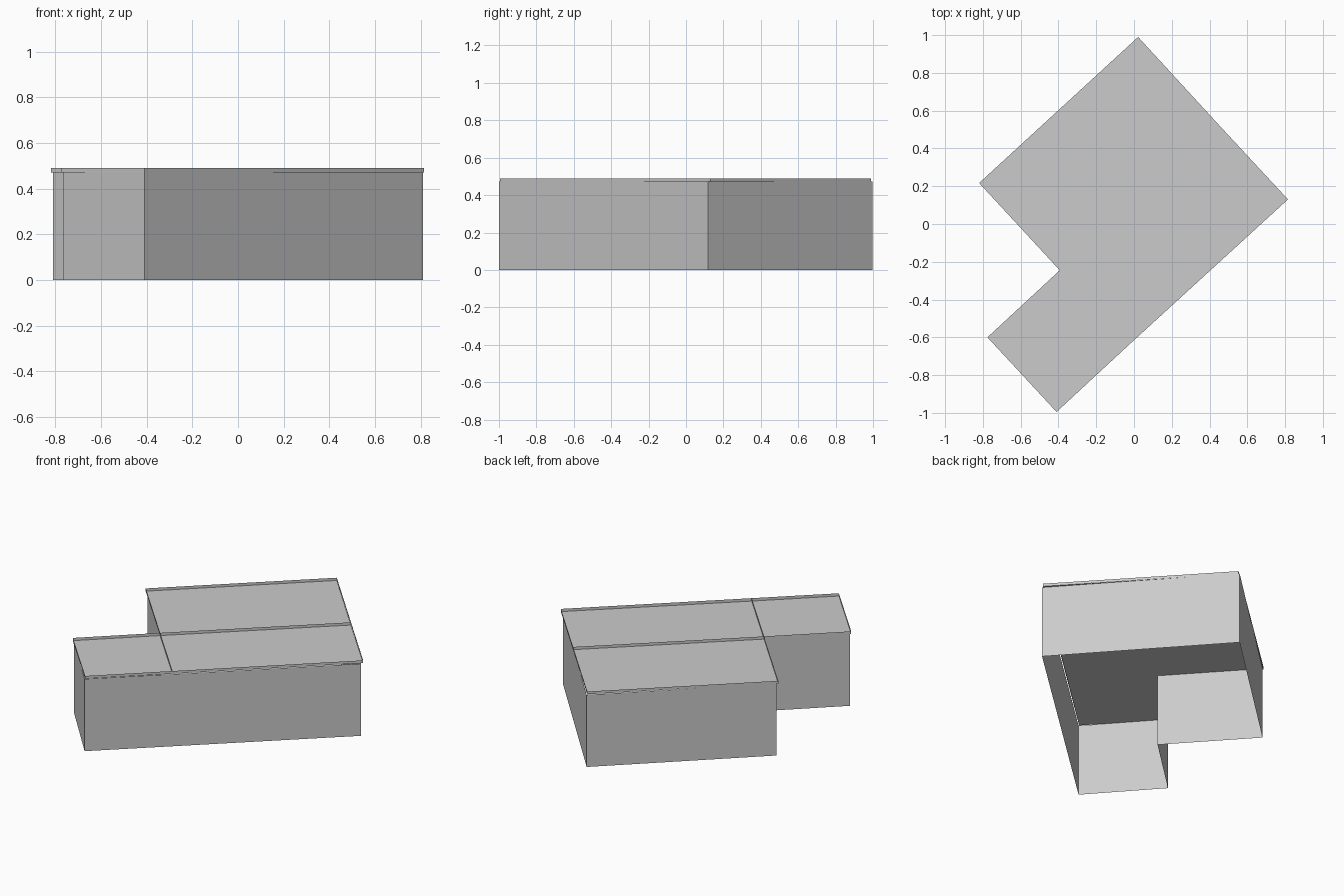
import bpy
from mathutils import Vector

if "Cube" in bpy.data.objects:
    bpy.data.objects.remove(bpy.data.objects["Cube"])

WALL_TOP, ROOF_Z, RIM_Z = 0.472, 0.472, 0.49


def make(name, verts, faces):
    mesh = bpy.data.meshes.new(name)
    mesh.from_pydata([tuple(v) for v in verts], [], faces)
    mesh.update()
    obj = bpy.data.objects.new(name, mesh)
    bpy.context.collection.objects.link(obj)
    return obj


def strip(name, path, z0, z1, closed=False):
    """Thin upright sheet following a plan path."""
    n = len(path)
    verts = [(p[0], p[1], z) for z in (z0, z1) for p in path]
    faces = [(i, (i + 1) % n, n + (i + 1) % n, n + i)
             for i in range(n if closed else n - 1)]
    return make(name, verts, faces)


# Plan outlines, counter-clockwise from the south corner
roof = [Vector(p) for p in [(-0.41, -0.995), (0.815, 0.13), (0.022, 0.99),
                            (-0.82, 0.217), (-0.393, -0.245), (-0.776, -0.6)]]
walls = [(-0.41, -1.0), (0.81, 0.117), (0.02, 0.998),
         (-0.81, 0.22), (-0.388, -0.245), (-0.766, -0.6)]
south, east, north, west, notch, wing = roof
across = south - wing
mid_front = notch + across      # notch edge carried to the front wall
mid_right = east - across       # wing edge carried to the right wall

# Walls, open underneath
strip("outer_walls", walls, 0, WALL_TOP, closed=True)

# Flat roof deck in three panels
pts = roof + [mid_front, mid_right]
make("roof_deck", [(p.x, p.y, ROOF_Z) for p in pts],
     [(0, 6, 4, 5), (6, 1, 7, 4), (4, 7, 2, 3)])

# Parapet rim and the two low dividers on the roof
strip("parapet", roof, ROOF_Z, RIM_Z, closed=True)
strip("long_divider", [notch, mid_right], ROOF_Z, RIM_Z)
strip("cross_divider", [mid_front, notch], ROOF_Z, RIM_Z)
